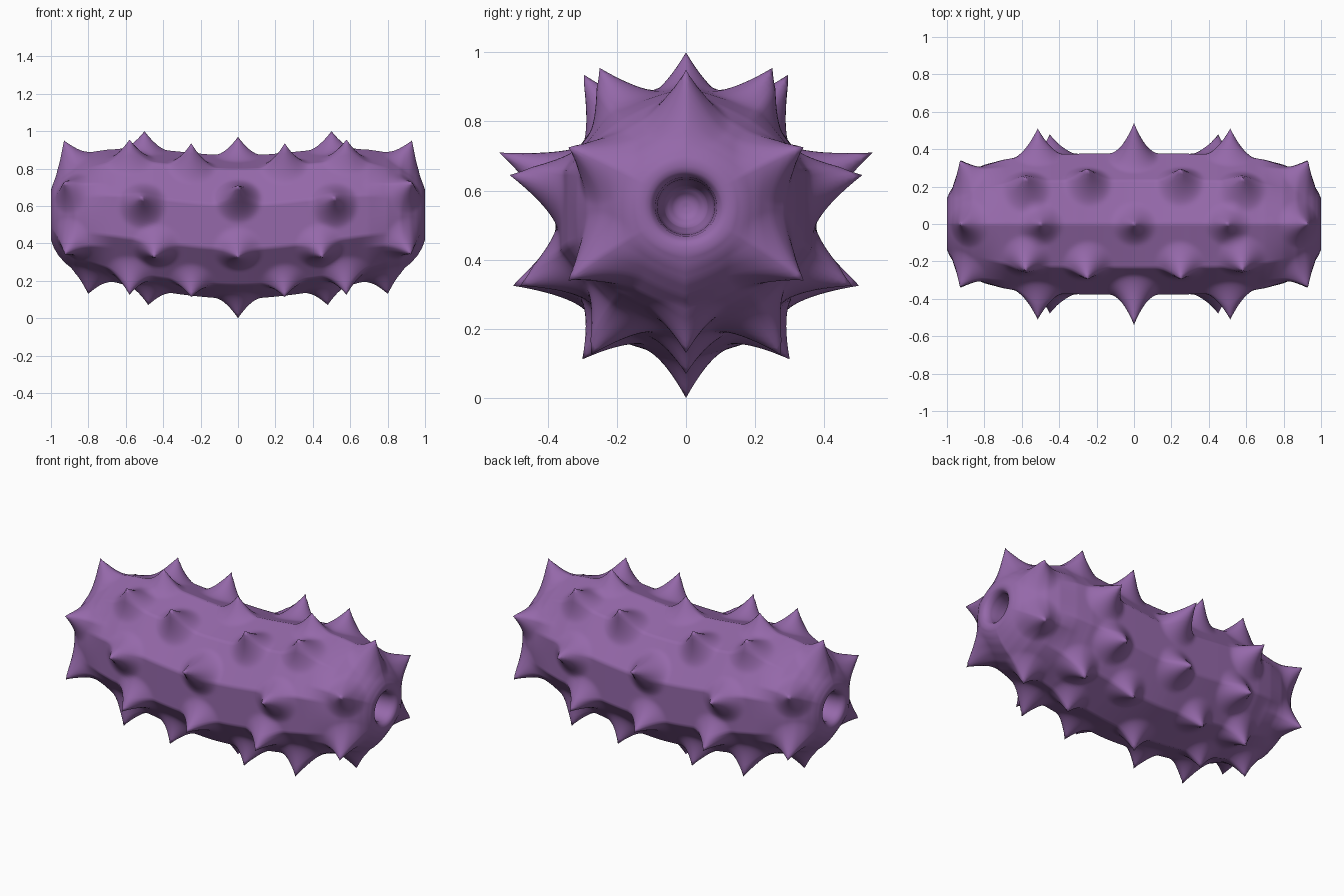
import bpy, bmesh, math
from mathutils import Vector
from mathutils.kdtree import KDTree

if "Cube" in bpy.data.objects:
    bpy.data.objects.remove(bpy.data.objects["Cube"])

purple = bpy.data.materials.new("purple")
purple.diffuse_color = (0.30, 0.14, 0.40, 1)
purple.use_nodes = True
purple.node_tree.nodes["Principled BSDF"].inputs["Base Color"].default_value = purple.diffuse_color

# half profile of the body: (x, radius) from the middle, round the lip, into the mouth
PROFILE = [(0, .372), (.3, .370), (.45, .367), (.6, .355), (.7, .338), (.8, .312),
           (.87, .282), (.92, .245), (.96, .205), (.985, .170), (1.0, .135), (.997, .105),
           (.975, .088), (.93, .082), (.86, .078), (.79, .060), (.76, .030), (.755, .004)]
OUTER = 10          # last profile point on the outside
SEG = 180
STEP = .013


def smooth(t):
    t = max(0, min(1, t))
    return t * t * (3 - 2 * t)


def centre_z(x):
    return .487 + .066 * smooth(abs(x) / .8)


def body_radius(x):
    for (x0, r0), (x1, r1) in zip(PROFILE[:OUTER], PROFILE[1:OUTER + 1]):
        if x0 <= abs(x) <= x1:
            return r0 + (r1 - r0) * (abs(x) - x0) / (x1 - x0)


def ridged(t, n, strength):
    """Radius factor of a polygon with n corners, one of them at the top."""
    step = 360 / n
    dev = (math.degrees(t) - 90) % step - step / 2
    return (1 / math.cos(math.radians(dev))) ** strength


def body_point(x, r, inside, t):
    k = 1
    if not inside:
        # ten-sided in the middle, turning six-sided at the ends
        e = smooth((abs(x) - .65) / .2)
        fade = smooth((r - .1) / .12)
        k = 1 + ((1 - e) * (ridged(t, 10, 1) - 1) + e * (ridged(t, 6, .6) - 1)) * fade
    return Vector((x, r * k * 1.015 * math.cos(t), centre_z(x) + r * k * .98 * math.sin(t)))


# finely divided profile
fine = []
for i, (a, b) in enumerate(zip(PROFILE, PROFILE[1:])):
    n = max(1, round(math.dist(a, b) / STEP))
    for j in range(n):
        fine.append((a[0] + (b[0] - a[0]) * j / n, a[1] + (b[1] - a[1]) * j / n, i >= OUTER))
fine.append((*PROFILE[-1], True))
full = [(-x, r, s) for x, r, s in fine[:0:-1]] + fine

# body
bm = bmesh.new()
rings = [[bm.verts.new(body_point(x, r, s, math.tau * i / SEG)) for i in range(SEG)] for x, r, s in full]
for a, b in zip(rings, rings[1:]):
    for i in range(SEG):
        j = (i + 1) % SEG
        bm.faces.new((a[i], a[j], b[j], b[i]))
bm.faces.new(rings[0])
bm.faces.new(rings[-1])

# spikes: (root x, tip x, tip y, tip z), mirrored in x and y, pulled out of the skin
SPIKES = [
    (0, 0, 0, .97), (0, 0, .54, .71), (0, 0, .50, .325), (0, 0, 0, 0),
    (.48, .50, 0, 1.0), (.49, .515, .51, .645), (.42, .45, .48, .325), (.45, .48, 0, .07),
    (.24, .25, .295, .935), (.24, .25, .30, .112),
    (.55, .58, .25, .955), (.55, .58, .275, .125),
    (.86, .93, 0, .95), (.86, .93, .34, .725), (.86, .925, .34, .34), (.76, .80, 0, .13),
]
skin = [v for ring, (x, r, s) in zip(rings, full) if not s for v in ring]
rest = [v.co.copy() for v in skin]
tree = KDTree(len(rest))
for i, co in enumerate(rest):
    tree.insert(co, i)
tree.balance()


def pull_spike(root_x, tip):
    axis = Vector((root_x, 0, centre_z(root_x)))
    d = (tip - axis).normalized()
    base, _, _ = tree.find(axis + d * body_radius(root_x) * 1.03)
    reach = .135 if (tip - base).length > .12 else .125
    for _, i, dist in tree.find_range(base, reach):
        skin[i].co += (tip - base) * (1 - dist / reach) ** 1.75


for rx, x, y, z in SPIKES:
    for sx in ((1, -1) if x else (1,)):
        for sy in ((1, -1) if y else (1,)):
            pull_spike(rx * sx, Vector((x * sx, y * sy, z)))

bmesh.ops.recalc_face_normals(bm, faces=bm.faces)
mesh = bpy.data.meshes.new("spiky_body")
bm.to_mesh(mesh)
bm.free()
mesh.materials.append(purple)
mesh.shade_smooth()
bpy.context.collection.objects.link(bpy.data.objects.new("spiky_body", mesh))
